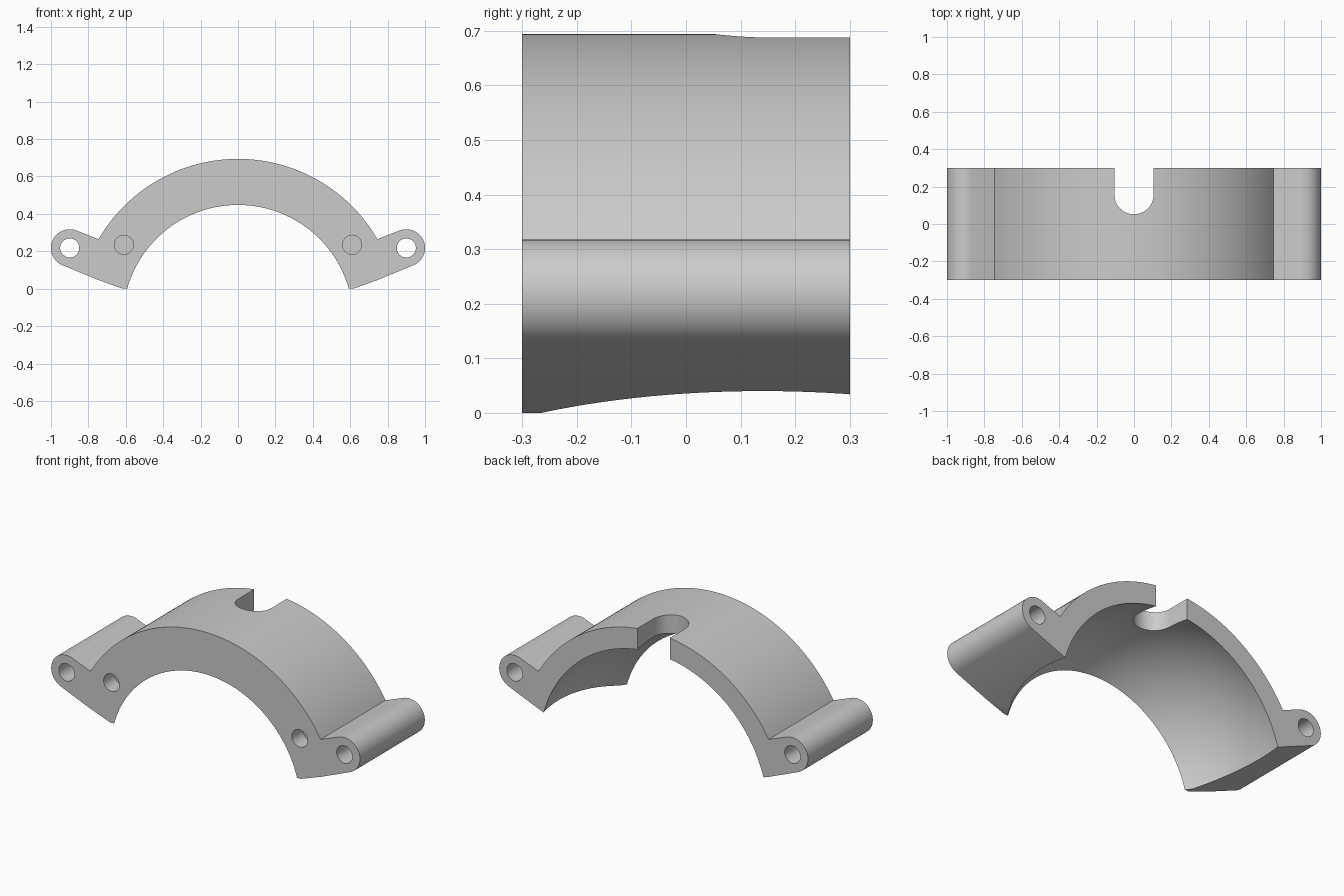
import bpy, bmesh, math
from mathutils import Matrix

if "Cube" in bpy.data.objects:
    bpy.data.objects.remove(bpy.data.objects["Cube"])

CZ = -0.168          # height of the ring axis
R_OUT = 0.862        # outer ring radius
LUG = (0.9, 0.218)   # lug centre

grey = bpy.data.materials.new("light_grey")
grey.diffuse_color = (0.6, 0.6, 0.6, 1)
grey.use_nodes = True
grey.node_tree.nodes["Principled BSDF"].inputs["Base Color"].default_value = grey.diffuse_color


def to_object(bm, name):
    bmesh.ops.recalc_face_normals(bm, faces=bm.faces)
    mesh = bpy.data.meshes.new(name)
    bm.to_mesh(mesh)
    bm.free()
    mesh.materials.append(grey)
    ob = bpy.data.objects.new(name, mesh)
    bpy.context.collection.objects.link(ob)
    return ob


def prism(name, pts, move, vec):
    """Extrude a closed outline; move maps 2D points to 3D."""
    bm = bmesh.new()
    f = bm.faces.new([bm.verts.new(move(*p)) for p in pts])
    g = bmesh.ops.extrude_face_region(bm, geom=[f])
    verts = [v for v in g["geom"] if isinstance(v, bmesh.types.BMVert)]
    bmesh.ops.translate(bm, verts=verts, vec=vec)
    return to_object(bm, name)


def arc(cx, cy, r, a0, a1, n):
    return [(cx + r * math.cos(math.radians(a0 + (a1 - a0) * i / n)),
             cy + r * math.sin(math.radians(a0 + (a1 - a0) * i / n))) for i in range(n + 1)]


# Front outline: right foot and lug, outer arc, mirrored left side
right = [(0.617, 0), (0.75, 0.048)] + arc(*LUG, 0.1, -66, 111, 28)
a0 = math.degrees(math.atan2(0.265 - CZ, 0.745))
outer = arc(0, CZ, R_OUT, a0, 180 - a0, 96)
left = [(-x, z) for x, z in reversed(right)]
clamp = prism("clamp_half", right + outer + left, lambda x, z: (x, -0.3, z), (0, 0.6, 0))

cutters = []

# Spherical seat inside the ring
bm = bmesh.new()
bmesh.ops.create_uvsphere(bm, u_segments=160, v_segments=80, radius=0.757)
bmesh.ops.transform(bm, verts=bm.verts, matrix=Matrix.Translation((0, 0.14, CZ)) @ Matrix.Rotation(math.pi / 2, 4, 'X'))
cutters.append(to_object(bm, "seat_cutter"))

# Lug through holes and blind front holes
for s in (-1, 1):
    for name, x, z, depth in (("lug_hole", LUG[0], LUG[1], 0.8), ("front_hole", 0.61, 0.235, 0.2)):
        circle = arc(s * x, z, 0.051, 0, 350, 35)
        cutters.append(prism(name + "_cutter", circle, lambda x, z: (x, -0.4, z), (0, depth, 0)))

# Round-ended slot at the back
slot = arc(0, 0.157, 0.105, 180, 360, 32) + [(0.105, 0.5), (-0.105, 0.5)]
cutters.append(prism("slot_cutter", slot, lambda x, y: (x, y, 0.3), (0, 0, 0.6)))

# Cut everything out of the clamp
bpy.context.view_layer.objects.active = clamp
for c in cutters:
    c.hide_render = True
    m = clamp.modifiers.new(c.name, 'BOOLEAN')
    m.operation = 'DIFFERENCE'
    m.solver = 'EXACT'
    m.object = c
    bpy.ops.object.modifier_apply(modifier=m.name)
for c in cutters:
    bpy.data.objects.remove(c)

bpy.ops.object.select_all(action='DESELECT')
clamp.select_set(True)
bpy.ops.object.shade_smooth_by_angle(angle=math.radians(22))
